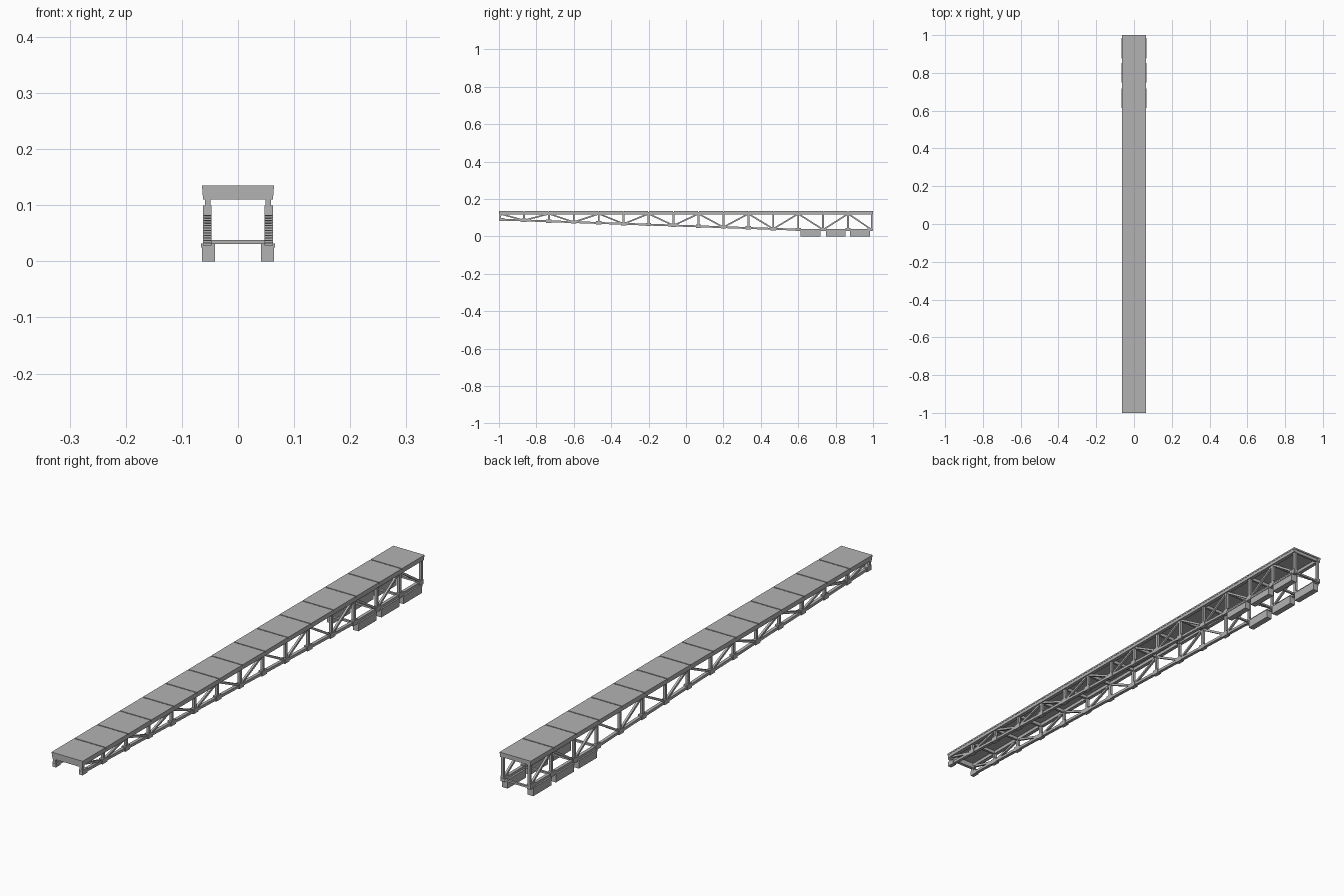
import bpy, bmesh
from mathutils import Vector, Matrix

if "Cube" in bpy.data.objects:
    bpy.data.objects.remove(bpy.data.objects["Cube"])

steel = bpy.data.materials.new("grey_steel")
steel.diffuse_color = (0.45, 0.45, 0.45, 1)
steel.use_nodes = True
steel.node_tree.nodes["Principled BSDF"].inputs["Base Color"].default_value = steel.diffuse_color

BAYS = 15
STEP = 2.0 / BAYS
NODES = [-1 + i * STEP for i in range(BAYS + 1)]
X = 0.054          # centre plane of each truss
TOP = 0.121        # top chord centre height


def bottom(y):
    """Bottom chord centre height: sloping, then level over the bearings."""
    return 0.090 - 0.054 * min(1.0, (y + 1) / 1.6)


def inset(y):
    """Keep end members inside the overall length."""
    return max(-0.993, min(0.993, y))


def box(bm, x0, x1, y0, y1, z0, z1):
    m = Matrix.Translation(((x0 + x1) / 2, (y0 + y1) / 2, (z0 + z1) / 2))
    m = m @ Matrix.Diagonal((x1 - x0, y1 - y0, z1 - z0, 1))
    bmesh.ops.create_cube(bm, size=1, matrix=m)


def bar(bm, a, b, width, depth):
    """Rectangular bar in the truss plane from a to b."""
    a, b = Vector(a), Vector(b)
    d = (b - a).normalized()
    x = Vector((1, 0, 0))
    rot = Matrix((x, d.cross(x), d)).transposed().to_4x4()
    m = Matrix.Translation((a + b) / 2) @ rot
    m = m @ Matrix.Diagonal((width, depth, (b - a).length, 1))
    bmesh.ops.create_cube(bm, size=1, matrix=m)


def finish(bm, name, mirror=False):
    me = bpy.data.meshes.new(name)
    bm.to_mesh(me)
    bm.free()
    me.materials.append(steel)
    ob = bpy.data.objects.new(name, me)
    bpy.context.collection.objects.link(ob)
    if mirror:
        ob.modifiers.new("mirror", 'MIRROR').use_mirror_merge = False
    return ob


# Deck plates with narrow joints
bm = bmesh.new()
for i in range(BAYS):
    y0 = NODES[i] + (0.002 if i else 0)
    y1 = NODES[i + 1] - (0.002 if i < BAYS - 1 else 0)
    box(bm, -0.064, 0.064, y0, y1, 0.129, 0.135)
finish(bm, "deck_plates")

# Edge girders (top chords)
bm = bmesh.new()
box(bm, 0.049, 0.063, -0.999, 0.999, 0.117, 0.130)
finish(bm, "top_chords", True)

# Cross beams under the deck joints and front end plate
bm = bmesh.new()
for y in NODES[1:]:
    y = inset(y)
    box(bm, -0.05, 0.05, y - 0.004, y + 0.004, 0.117, 0.130)
finish(bm, "deck_cross_beams")
bm = bmesh.new()
box(bm, -0.062, 0.062, -0.998, -0.986, 0.110, 0.130)
finish(bm, "front_end_plate")

# Bottom chords
bm = bmesh.new()
bar(bm, (X, -0.999, bottom(-1)), (X, 0.6, bottom(0.6)), 0.012, 0.010)
bar(bm, (X, 0.597, bottom(0.6)), (X, 0.999, bottom(1)), 0.012, 0.010)
finish(bm, "bottom_chords", True)

# Vertical posts
bm = bmesh.new()
for y in NODES:
    y = inset(y)
    box(bm, X - 0.005, X + 0.005, y - 0.005, y + 0.005, bottom(y), TOP)
finish(bm, "posts", True)

# Zigzag diagonals
bm = bmesh.new()
for i in range(BAYS):
    ends = []
    for j in (i, i + 1):
        y = inset(NODES[j])
        ends.append((X, y, TOP if j % 2 == 0 else bottom(y)))
    bar(bm, *ends, 0.008, 0.008)
finish(bm, "diagonals", True)

# Gusset blocks at the lower joints
bm = bmesh.new()
for y in NODES:
    c = max(-0.984, min(0.984, y))
    z = bottom(c)
    box(bm, X - 0.007, X + 0.008, c - 0.014, c + 0.014, z - 0.008, z + 0.010)
finish(bm, "gussets", True)

# Lower cross ties over the bearing end
bm = bmesh.new()
for y in NODES[-4:]:
    y = inset(y)
    box(bm, -0.05, 0.05, y - 0.004, y + 0.004, 0.031, 0.038)
finish(bm, "lower_cross_ties")

# Bearing pads with a cap plate under the rear end
bm = bmesh.new()
for y0, y1 in ((0.613, 0.718), (0.748, 0.852), (0.877, 0.985)):
    box(bm, 0.041, 0.064, y0, y1, 0.0, 0.026)
    box(bm, 0.041, 0.066, y0, y1, 0.025, 0.032)
finish(bm, "bearing_pads", True)
